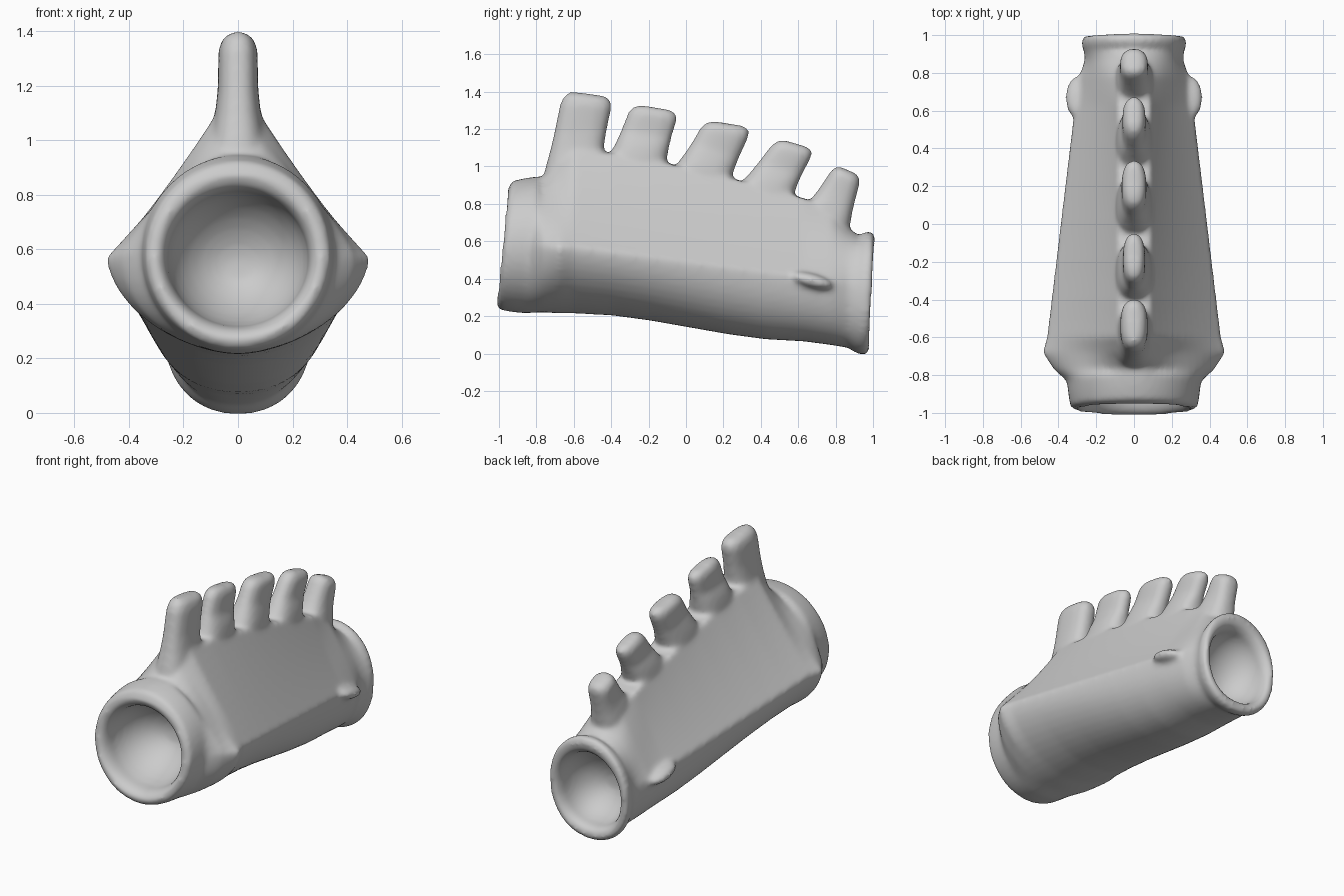
import bpy, bmesh
from math import sin, cos, pi
from mathutils import Matrix

cube = bpy.data.objects.get("Cube")
if cube:
    bpy.data.objects.remove(cube)

SIDES = 48


def power(value, exponent):
    return (1 if value >= 0 else -1) * abs(value) ** exponent


def loft(bm, rings):
    # skin a closed surface over a list of point rings
    loops = [[bm.verts.new(point) for point in ring] for ring in rings]
    for near, far in zip(loops, loops[1:]):
        for i in range(len(near)):
            j = (i + 1) % len(near)
            bm.faces.new((near[i], near[j], far[j], far[i]))
    bm.faces.new(loops[0])
    bm.faces.new(loops[-1])


def section(y, width, low, mid, high, ridge, bend=1, tilt=0):
    # round below; above, a blend from an ellipse to a concave ridge
    ring = []
    for i in range(SIDES):
        angle = 2 * pi * i / SIDES
        c, s = cos(angle), sin(angle)
        if s < 0:
            x, z = width * power(c, bend), mid + (mid - low) * power(s, bend)
        else:
            t = min(1, min(angle, pi - angle) / (pi / 2) / 0.92)
            slope = (1 - t) * width * (1 + 0.1 * t) + t * t * 0.085
            if abs(c) < 0.01:
                slope = 0
            x = (1 - ridge) * width * c + ridge * (slope if c > 0 else -slope)
            z = mid + (high - mid) * ((1 - ridge) * s + ridge * t)
        ring.append((x, y + tilt * (z - mid), z))
    return ring


def collar(width, mid, radius, bend, tilt, depth, lip):
    # rings from the bottom of a round hollow out over the lip
    def ring(y, k):
        r = radius * k * (0.75 + 0.25 * k)
        center = mid - 0.06 * (1 - k)
        return section(y, width * k, center - r, center, center + r, 0, bend, tilt)

    mouth_y, mouth_k = lip[0]
    turns = [pi / 2 * i / 8 for i in range(1, 8)]
    hollow = [ring(mouth_y + depth * cos(t), mouth_k * sin(t)) for t in turns]
    return hollow + [ring(y, k) for y, k in lip]


def body(y):
    # tapering middle of the sleeve
    f = (y + 0.6) / 1.23
    sag = f * f * (3 - 2 * f)
    return section(y, 0.462 - 0.15 * f, 0.215 - 0.15 * sag,
                   0.57 - 0.165 * f, 1.09 - 0.26 * f ** 1.4, 1, 1.12 - 0.24 * f)


def spine(bm, thick, base_front, base_rear, top_front, top_rear):
    # leaning flattened post between a base edge and a top edge
    rings = []
    for t, half_width, length in ((-0.25, 0.1, 1), (0, 0.094, 1), (0.25, 0.082, 0.97),
                                  (0.5, 0.07 * thick, 0.97), (0.95, 0.068 * thick, 1),
                                  (1.08, 0.058 * thick, 0.92), (1.16, 0.03, 0.7)):
        fy, fz = (a + (b - a) * t for a, b in zip(base_front, top_front))
        ry, rz = (a + (b - a) * t for a, b in zip(base_rear, top_rear))
        ring = []
        for i in range(24):
            angle = 2 * pi * i / 24
            u = 0.5 + 0.5 * length * power(cos(angle), 0.75)
            x = half_width * power(sin(angle), 0.8)
            ring.append((x, fy + (ry - fy) * u, fz + (rz - fz) * u))
        rings.append(ring)
    loft(bm, rings)


bm = bmesh.new()

# sleeve: front collar, front shoulder, ridged body, rear neck, rear collar
front = collar(0.348, 0.58, 0.357, 1, 0.1, 0.3,
               [(-0.93, 0.75), (-0.965, 0.79), (-0.985, 0.87),
                (-0.965, 0.97), (-0.9, 1), (-0.83, 1.02)])
shoulder = [section(-0.77, 0.425, 0.22, 0.575, 0.94, 0.5),
            section(-0.68, 0.485, 0.215, 0.57, 1.02, 1, 1.15)]
middle = [body(-0.6 + 1.23 * i / 6) for i in range(7)]
neck = [section(0.78, 0.29, 0.045, 0.385, 0.77, 0.8, 0.88),
        section(0.87, 0.26, 0.03, 0.36, 0.67, 0.3, 0.88)]
rear = collar(0.278, 0.324, 0.33, 0.9, 0.05, -0.23,
              [(0.95, 0.76), (0.985, 0.82), (0.995, 0.91),
               (0.985, 0.99), (0.95, 1), (0.91, 0.95)])
loft(bm, front + shoulder + middle + neck + rear[::-1])

# five spines along the crest: thickness, base edge, then top edge
for thick, *edges in (
    (1.06, (-0.75, 1), (-0.44, 1.08), (-0.67, 1.35), (-0.395, 1.33)),
    (0.86, (-0.4, 1.08), (-0.1, 1.05), (-0.305, 1.3), (-0.045, 1.26)),
    (0.96, (-0.03, 1.04), (0.24, 0.93), (0.085, 1.22), (0.34, 1.17)),
    (0.9, (0.3, 0.92), (0.58, 0.86), (0.46, 1.12), (0.675, 1.06)),
    (1.08, (0.67, 0.83), (0.88, 0.7), (0.78, 0.985), (0.93, 0.915)),
):
    spine(bm, thick, *edges)

# small side bumps near the rear
for side in (-1, 1):
    place = (Matrix.Translation((side * 0.295, 0.67, 0.39))
             @ Matrix.Rotation(-0.25, 4, 'X')
             @ Matrix.Diagonal((0.07, 0.12, 0.04, 1)))
    bmesh.ops.create_uvsphere(bm, u_segments=24, v_segments=12, radius=1, matrix=place)

bmesh.ops.recalc_face_normals(bm, faces=bm.faces[:])
mesh = bpy.data.meshes.new("ridged_sleeve")
bm.to_mesh(mesh)
bm.free()
sleeve = bpy.data.objects.new("ridged_sleeve", mesh)
bpy.context.collection.objects.link(sleeve)

# fuse all parts into one soft skin
fuse = sleeve.modifiers.new("fuse", 'REMESH')
fuse.mode = 'VOXEL'
fuse.voxel_size = 0.014
fuse.use_smooth_shade = True
soften = sleeve.modifiers.new("soften", 'SMOOTH')
soften.factor = 0.5
soften.iterations = 12

# plain grey
grey = bpy.data.materials.new("plain_grey")
grey.use_nodes = True
color = (0.6, 0.6, 0.6, 1)
grey.diffuse_color = color
grey.node_tree.nodes["Principled BSDF"].inputs["Base Color"].default_value = color
mesh.materials.append(grey)
